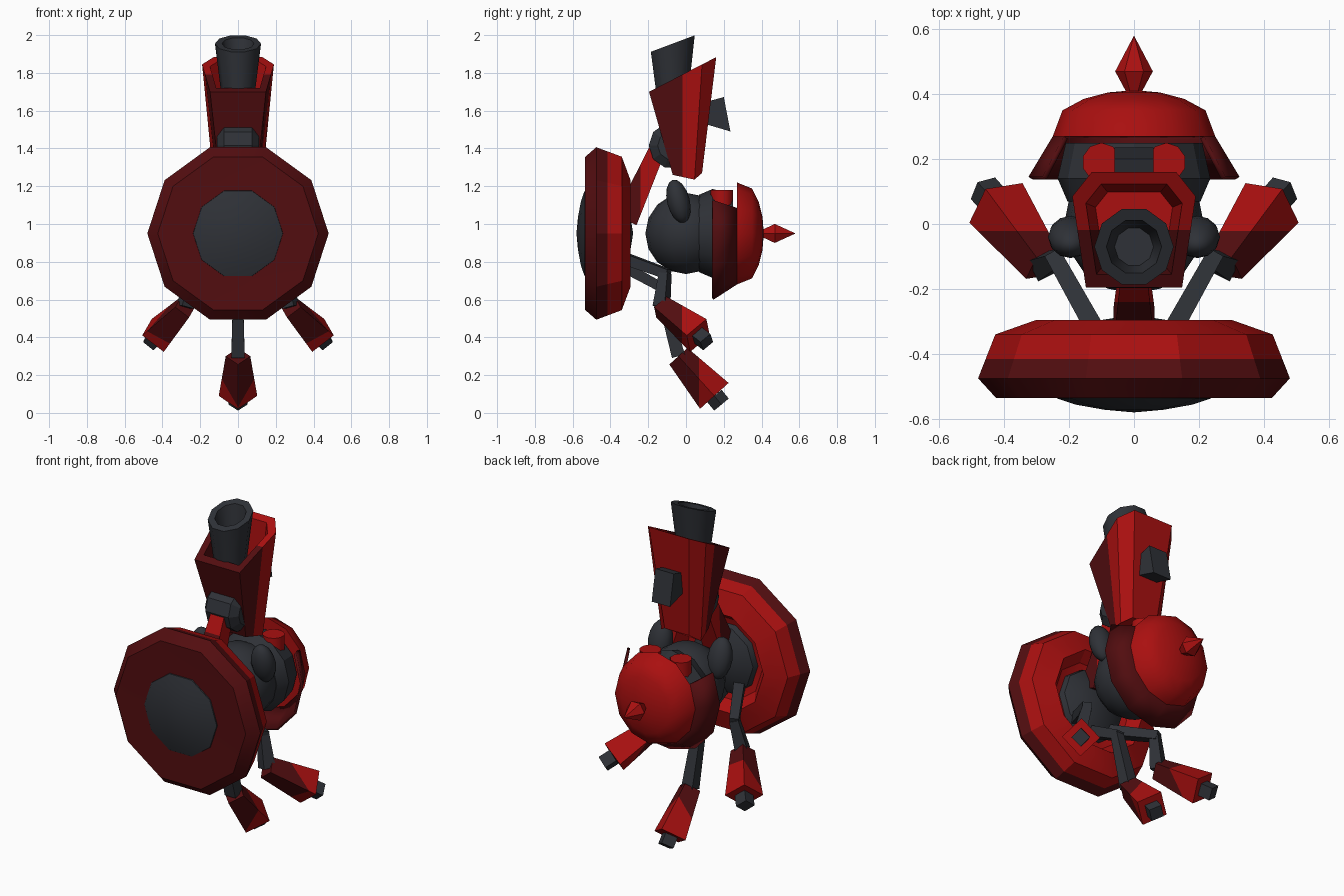
import bpy, bmesh
from math import sin, cos, pi
from mathutils import Vector

cube = bpy.data.objects.get("Cube")
if cube:
    bpy.data.objects.remove(cube, do_unlink=True)


def material(name, rgb):
    m = bpy.data.materials.new(name)
    m.use_nodes = True
    col = (*rgb, 1)
    m.diffuse_color = col
    m.node_tree.nodes["Principled BSDF"].inputs["Base Color"].default_value = col
    return m


DARK_RED = material("dark red", (0.085, 0.004, 0.005))
RED = material("bright red", (0.4, 0.005, 0.005))
GREY = material("charcoal grey", (0.028, 0.031, 0.038))


def finish(name, bm, mats, smooth=0):
    """Turn a bmesh into an object; two materials means a front/back split."""
    bmesh.ops.remove_doubles(bm, verts=bm.verts, dist=0.0005)
    if len(mats) == 2:
        ys = [v.co.y for v in bm.verts]
        mid = (min(ys) + max(ys)) / 2
        bmesh.ops.bisect_plane(bm, geom=bm.verts[:] + bm.edges[:] + bm.faces[:],
                               plane_co=(0, mid, 0), plane_no=(0, 1, 0))
        for f in bm.faces:
            f.material_index = int(f.calc_center_median().y > mid)
    bmesh.ops.recalc_face_normals(bm, faces=bm.faces)
    me = bpy.data.meshes.new(name)
    bm.to_mesh(me)
    bm.free()
    for m in mats:
        me.materials.append(m)
    ob = bpy.data.objects.new(name, me)
    bpy.context.collection.objects.link(ob)
    if smooth:
        bpy.ops.object.select_all(action='DESELECT')
        ob.select_set(True)
        bpy.context.view_layer.objects.active = ob
        bpy.ops.object.shade_smooth_by_angle(angle=smooth)
    return ob


def skin(rings, caps=True, skip=()):
    """Join rings of points with quads, optionally leaving out some columns."""
    bm = bmesh.new()
    rows = [[bm.verts.new(p) for p in ring] for ring in rings]
    n = len(rows[0])
    for a, b in zip(rows, rows[1:]):
        for i in range(n):
            if i not in skip:
                j = (i + 1) % n
                bm.faces.new((a[i], a[j], b[j], b[i]))
    if caps:
        bm.faces.new(rows[0])
        bm.faces.new(rows[-1])
    return bm


def lathe(profile, n=10, zc=0.95, tall=1.0):
    """Rings around the y axis from (y, radius) pairs."""
    return [[(r * cos(2 * pi * i / n), y, zc + tall * r * sin(2 * pi * i / n))
             for i in range(n)] for y, r in profile]


def beam(name, a, b, ra, rb, mats, n=4, turn=0.0):
    """Tapered bar between two points."""
    a, b = Vector(a), Vector(b)
    d = (b - a).normalized()
    u = d.cross(Vector((0, 0, 1))).normalized()
    v = u.cross(d)
    rings = [[c + r * (u * cos(turn + 2 * pi * i / n) + v * sin(turn + 2 * pi * i / n))
              for i in range(n)] for c, r in ((a, ra), (b, rb))]
    return finish(name, skin(rings), mats)


def ball(name, loc, radii, tilt=0.0, seg=12):
    bm = bmesh.new()
    bmesh.ops.create_uvsphere(bm, u_segments=seg, v_segments=8, radius=1)
    ob = finish(name, bm, [GREY], 1.2)
    ob.location, ob.scale = loc, radii
    ob.rotation_euler.x = tilt
    return ob


SPLIT = [DARK_RED, RED]

# Round front shield with a recessed back
finish("front_shield", skin(lathe([(-0.53, 0.2), (-0.535, 0.425), (-0.475, 0.48),
       (-0.34, 0.427), (-0.295, 0.30), (-0.36, 0.25), (-0.39, 0.15)])), SPLIT, 0.5)
finish("shield_boss", skin(lathe([(-0.52, 0.24), (-0.537, 0.237), (-0.556, 0.18),
       (-0.572, 0.09), (-0.58, 0.0)]), caps=False), [GREY], 0.7)
finish("shield_hub", skin(lathe([(-0.4, 0.22), (-0.34, 0.2), (-0.3, 0.13),
       (-0.28, 0.0)]), caps=False), [GREY], 0.7)

# Body core
ball("body_core", (0, 0, 0.95), (0.215, 0.215, 0.215), seg=16)
finish("body_collar", skin(lathe([(0.06, 0.18), (0.07, 0.205), (0.14, 0.235),
       (0.25, 0.21)], 12)), [GREY], 0.5)
for side, s in (("left", 1), ("right", -1)):
    ball(side + "_shoulder", (0.195 * s, -0.04, 1.12), (0.07, 0.06, 0.118), 0.25)

# Tail shell: dome plus a skirt that is open at the top
finish("tail_dome", skin(lathe([(0.27, 0.25), (0.35, 0.22), (0.385, 0.155),
       (0.405, 0.08), (0.412, 0.0)], 12, tall=1.08)), [RED], 1.0)
skirt = finish("tail_skirt", skin(lathe([(0.145, 0.325), (0.27, 0.25)], 12, tall=1.08),
               caps=False, skip=(1, 2, 3, 4)), [DARK_RED], 0.6)
mod = skirt.modifiers.new("thickness", 'SOLIDIFY')
mod.thickness = 0.015
finish("tail_spike", skin(lathe([(0.39, 0.015), (0.47, 0.058), (0.58, 0.0)], 6)), [RED])
for side, s in (("left", 1), ("right", -1)):
    bm = bmesh.new()
    bmesh.ops.create_cone(bm, cap_ends=True, segments=10, radius1=0.06,
                          radius2=0.06, depth=0.14)
    peg = finish(side + "_tail_peg", bm, [RED], 0.7)
    peg.location = (0.1 * s, 0.19, 1.11)


# Upright hollow tower
def outline(half):
    return [Vector((-x, y, z)) for x, y, z in half] + \
           [Vector(p) for p in reversed(half)]


base = outline([(0.1, -0.07, 1.26), (0.13, 0.045, 1.235), (0.08, 0.085, 1.27)])
rim = outline([(0.148, -0.196, 1.7), (0.19, 0.085, 1.845), (0.13, 0.16, 1.883)])
centre = Vector((0, -0.01, 1.795))
lip = [centre + (p - centre) * 0.78 for p in rim]
floor = [Vector((p.x * 0.8, p.y * 0.8, 1.52)) for p in lip]
finish("tower", skin([base, rim, lip, floor]), SPLIT)


# Flared cup with a slanted mouth inside the tower
def cup_ring(r, z, slant):
    return [(r * cos(2 * pi * i / 10), -0.07 + r * sin(2 * pi * i / 10),
             z + slant * r * sin(2 * pi * i / 10)) for i in range(10)]


finish("tower_cup", skin([cup_ring(0.065, 1.5, 0), cup_ring(0.122, 1.955, 0.375),
       cup_ring(0.085, 1.955, 0.375), cup_ring(0.06, 1.8, 0)]), [GREY], 0.65)

# Back plate, hinge and strut of the tower
plate = [(0.10, 1.53), (0.12, 1.65), (0.2, 1.672), (0.235, 1.49)]
finish("tower_back_plate", skin([[(x, y, z) for y, z in plate] for x in (-0.06, 0.06)]),
       [GREY])
hinge = [[(x, -0.075 + r * cos(2 * pi * i / 10), 1.415 + r * sin(2 * pi * i / 10))
          for i in range(10)] for x, r in
         ((-0.11, 0.075), (-0.075, 0.122), (0.075, 0.122), (0.11, 0.075))]
finish("tower_hinge", skin(hinge), [GREY])
beam("tower_strut", (0, -0.32, 1.02), (0, -0.14, 1.42), 0.09, 0.06, SPLIT, turn=pi / 4)


# Three legs: bent grey strut, flared pod and square tip
def leg(name, points, pod_end, tip_end):
    hip, knee, ankle = (Vector(p) for p in points)
    fold = (knee - hip).normalized() * 0.02
    beam(name + "_upper_strut", hip, knee + fold, 0.042, 0.036, [GREY], turn=pi / 4)
    beam(name + "_lower_strut", knee, ankle, 0.036, 0.05, [GREY], turn=pi / 4)
    beam(name + "_pod", ankle, pod_end, 0.065, 0.102, SPLIT)
    beam(name + "_tip", pod_end, tip_end, 0.05, 0.05, [GREY])


leg("centre_leg", [(0, -0.36, 0.79), (0, -0.14, 0.67), (0, -0.04, 0.3)],
    (0, 0.15, 0.09), (0, 0.188, 0.044))
for side, s in (("left", 1), ("right", -1)):
    leg(side + "_leg", [(0.10 * s, -0.36, 0.83), (0.24 * s, -0.11, 0.74),
                        (0.28 * s, -0.13, 0.56)],
        (0.425 * s, 0.065, 0.41), (0.465 * s, 0.11, 0.375))
